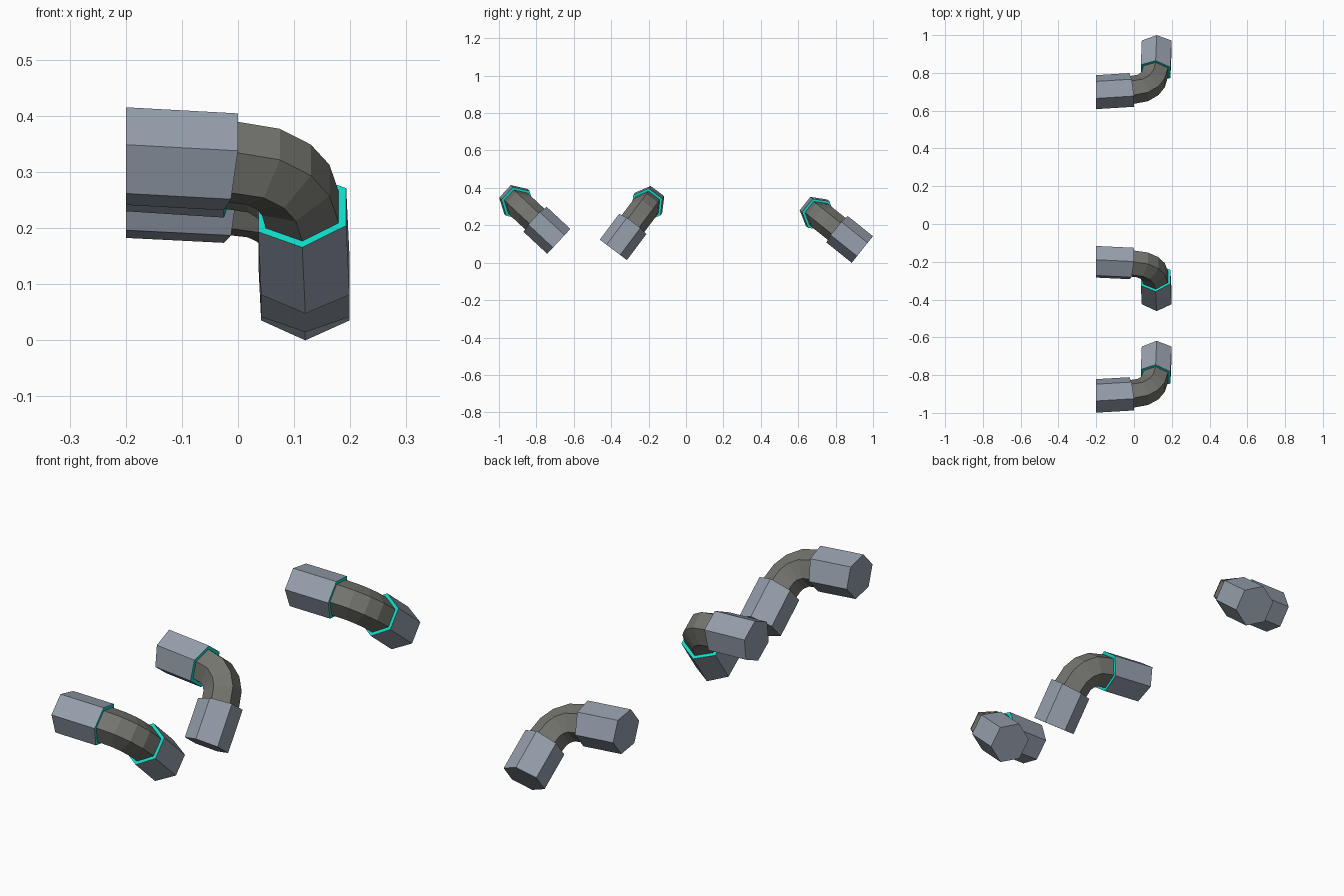
import bpy, bmesh, math
from mathutils import Vector

if "Cube" in bpy.data.objects:
    bpy.data.objects.remove(bpy.data.objects["Cube"])


def material(name, color):
    m = bpy.data.materials.new(name)
    m.diffuse_color = (*color, 1.0)
    m.use_nodes = True
    m.node_tree.nodes["Principled BSDF"].inputs["Base Color"].default_value = m.diffuse_color
    return m


steel = material("blue_grey_steel", (0.30, 0.345, 0.41))
pipe_grey = material("warm_grey_pipe", (0.175, 0.175, 0.16))
teal = material("bright_teal", (0.005, 0.70, 0.56))

R_SLEEVE, R_PIPE = 0.091, 0.0755

# Elbow centre line: (along x, along drop direction, tangent angle in degrees)
PATH = [(-0.2, 0.0, 0), (-0.0125, 0.015, 9), (0.046, 0.028, 26), (0.082, 0.055, 47),
        (0.103, 0.089, 67), (0.1145, 0.141, 84), (0.12, 0.314, 90)]


def hex_ring(bm, station, radius, origin, drop):
    """Hexagon across the path, with two corners pointing sideways."""
    u, v, deg = station
    t = math.radians(deg)
    x = Vector((1, 0, 0))
    side = x.cross(drop)
    normal = drop * math.cos(t) - x * math.sin(t)
    centre = origin + x * u + drop * v
    return [bm.verts.new(centre + radius * (side * math.cos(a) + normal * math.sin(a)))
            for a in (k * math.pi / 3 for k in range(6))]


def bridge(bm, a, b, mat=0):
    for i in range(6):
        j = (i + 1) % 6
        bm.faces.new((a[i], a[j], b[j], b[i])).material_index = mat


def finish(bm, name, mats):
    bmesh.ops.recalc_face_normals(bm, faces=bm.faces)
    mesh = bpy.data.meshes.new(name)
    bm.to_mesh(mesh)
    bm.free()
    for m in mats:
        mesh.materials.append(m)
    bpy.context.collection.objects.link(bpy.data.objects.new(name, mesh))


def sleeve(name, outer, inner, origin, drop):
    """Closed hex collar with a teal face on the end that meets the bend."""
    bm = bmesh.new()
    a = hex_ring(bm, outer, R_SLEEVE, origin, drop)
    b = hex_ring(bm, inner, R_SLEEVE, origin, drop)
    bridge(bm, a, b)
    bm.faces.new(a)
    bm.faces.new(b).material_index = 1
    finish(bm, name, (steel, teal))


def bend(name, stations, origin, drop):
    """Open curved pipe between the two collars."""
    bm = bmesh.new()
    rings = [hex_ring(bm, s, R_PIPE, origin, drop) for s in stations]
    for a, b in zip(rings, rings[1:]):
        bridge(bm, a, b)
    finish(bm, name, (pipe_grey,))


# Three elbows: start point (y, z) and drop direction (y, z)
ELBOWS = {"front": ((-0.91, 0.328), (0.7325, -0.6815)),
          "middle": ((-0.20, 0.320), (-0.60, -0.80)),
          "back": ((0.698, 0.267), (0.78, -0.625))}

for label, (start, direction) in ELBOWS.items():
    origin = Vector((0, *start))
    drop = Vector((0, *direction)).normalized()
    sleeve(label + "_level_sleeve", PATH[0], PATH[1], origin, drop)
    bend(label + "_bend", PATH[1:-1], origin, drop)
    sleeve(label + "_drop_sleeve", PATH[-1], PATH[-2], origin, drop)
